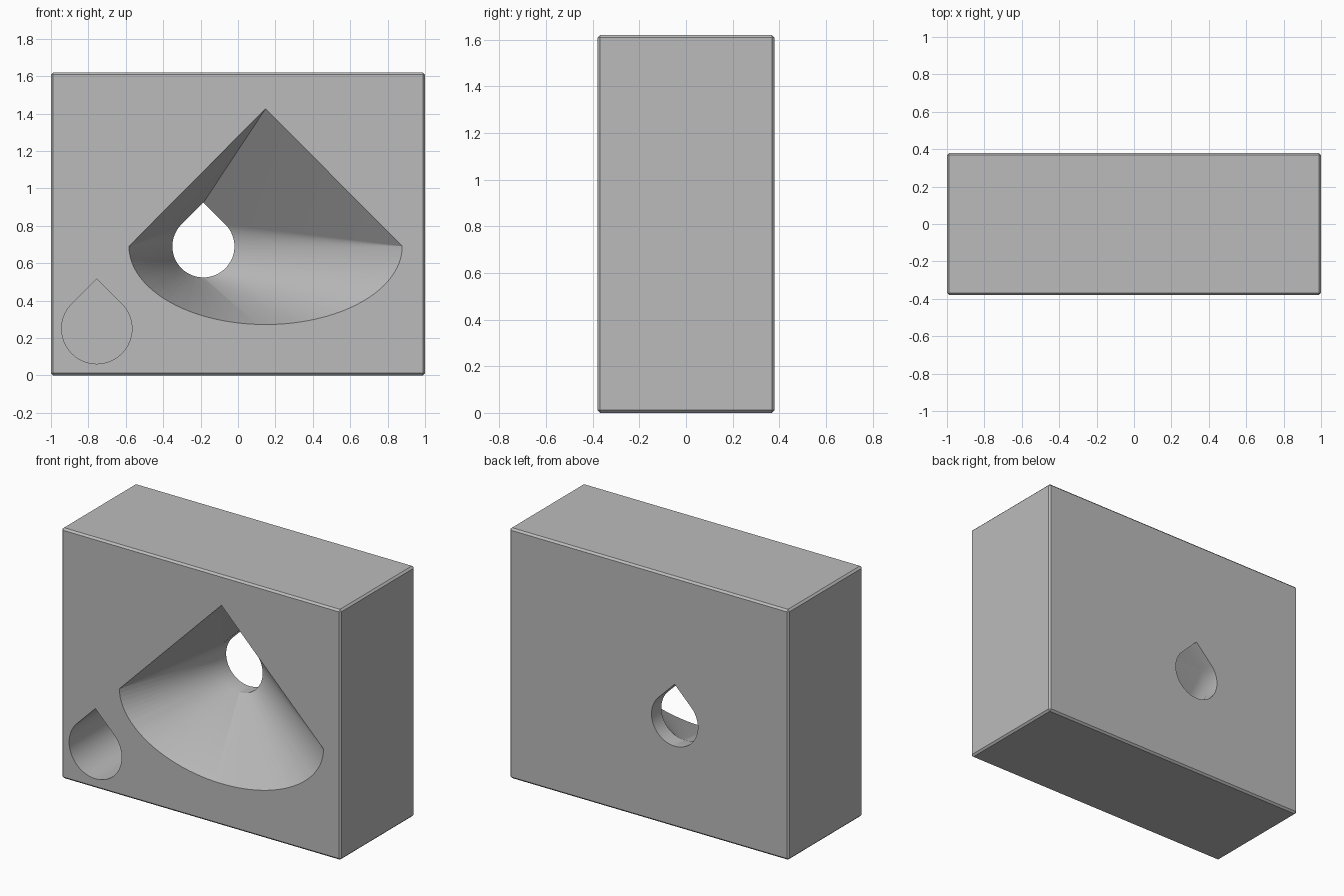
import bpy
import bmesh
from math import sin, cos, pi, radians

default = bpy.data.objects.get("Cube")
if default:
    bpy.data.objects.remove(default, do_unlink=True)

FRONT, BACK = -0.38, 0.38
HEIGHT = 1.62

grey = bpy.data.materials.new("plain_grey")
grey.use_nodes = True
grey.diffuse_color = (0.5, 0.5, 0.5, 1)
grey.node_tree.nodes["Principled BSDF"].inputs["Base Color"].default_value = (0.5, 0.5, 0.5, 1)


def make_object(name, bm):
    bmesh.ops.recalc_face_normals(bm, faces=bm.faces[:])
    mesh = bpy.data.meshes.new(name)
    bm.to_mesh(mesh)
    bm.free()
    mesh.materials.append(grey)
    obj = bpy.data.objects.new(name, mesh)
    bpy.context.collection.objects.link(obj)
    return obj


def teardrop(x, z, r, y, steps=48):
    """Circle with a right-angled point on top, where the sides are tangent."""
    points = [(x, y, z + r * 2 ** 0.5)]
    for i in range(steps + 1):
        a = radians(135 + 270 * i / steps)
        points.append((x + r * cos(a), y, z + r * sin(a)))
    return points


def fan_mouth(y, steps=48):
    """Triangle above half an ellipse."""
    points = [(0.15, y, 1.43)]
    for i in range(steps + 1):
        a = pi + pi * i / steps
        points.append((0.15 + 0.735 * cos(a), y, 0.69 + 0.42 * sin(a)))
    return points


def hull_cutter(name, points):
    bm = bmesh.new()
    for p in points:
        bm.verts.new(p)
    bmesh.ops.convex_hull(bm, input=bm.verts[:])
    bmesh.ops.dissolve_limit(bm, angle_limit=radians(0.05),
                             verts=bm.verts[:], edges=bm.edges[:])
    obj = make_object(name, bm)
    obj.hide_render = True
    return obj


# Solid block with fine chamfers
bm = bmesh.new()
bmesh.ops.create_cube(bm, size=1)
for v in bm.verts:
    v.co = (v.co.x * 2, v.co.y * (BACK - FRONT), (v.co.z + 0.5) * HEIGHT)
bmesh.ops.bevel(bm, geom=bm.edges[:], offset=0.012, segments=1, affect='EDGES')
block = make_object("block", bm)

# Funnel, its outlet through the back, and the blind side hole
cutters = [
    hull_cutter("outlet_cutter",
                teardrop(-0.185, 0.69, 0.166, 0.15) + teardrop(-0.185, 0.69, 0.166, BACK + 0.05)),
    hull_cutter("funnel_cutter",
                fan_mouth(FRONT - 0.005) + teardrop(-0.185, 0.69, 0.165, 0.28)),
    hull_cutter("side_hole_cutter",
                teardrop(-0.755, 0.25, 0.188, FRONT - 0.05) + teardrop(-0.755, 0.25, 0.188, 0.28)),
]
bpy.context.view_layer.objects.active = block
block.select_set(True)
for cutter in cutters:
    mod = block.modifiers.new(cutter.name, 'BOOLEAN')
    mod.operation = 'DIFFERENCE'
    mod.solver = 'EXACT'
    mod.object = cutter
    bpy.ops.object.modifier_apply(modifier=mod.name)
for cutter in cutters:
    bpy.data.objects.remove(cutter, do_unlink=True)

bpy.ops.object.shade_smooth_by_angle(angle=radians(20))
